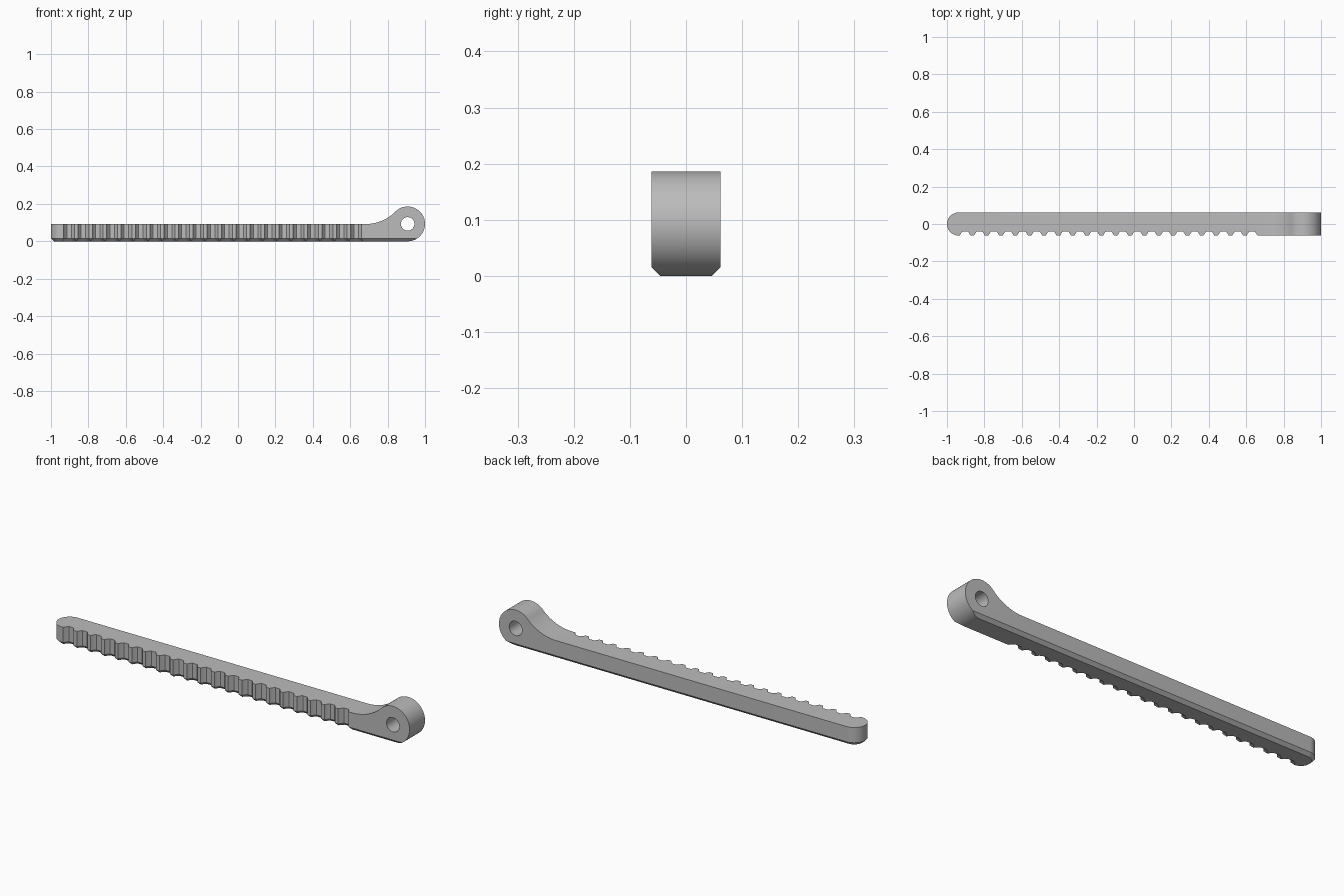
import bpy, bmesh, math
from mathutils import Vector

cube = bpy.data.objects.get("Cube")
if cube:
    bpy.data.objects.remove(cube, do_unlink=True)

HALF = 0.0615          # half width of the bar
CHAMFER = 0.0155       # bevel round the underside
BAR_TOP = 0.092
EYE = Vector((0.907, 0.093))
EYE_R = 0.093
PITCH, NOTCHES, FIRST = 0.0767, 21, -0.903

grey = bpy.data.materials.new("plain grey")
grey.use_nodes = True
grey.diffuse_color = (0.5, 0.5, 0.5, 1)
grey.node_tree.nodes["Principled BSDF"].inputs["Base Color"].default_value = (0.5, 0.5, 0.5, 1)


def arc(center, r, a0, a1, n):
    """Points along an arc, angles in degrees."""
    angles = [math.radians(a0 + (a1 - a0) * i / n) for i in range(n + 1)]
    return [Vector((center[0] + r * math.cos(a), center[1] + r * math.sin(a))) for a in angles]


def inset(outline, d):
    """Mitred inward offset of an anticlockwise outline."""
    result = []
    for i, p in enumerate(outline):
        e0 = (p - outline[i - 1]).normalized()
        e1 = (outline[(i + 1) % len(outline)] - p).normalized()
        n0, n1 = Vector((-e0.y, e0.x)), Vector((-e1.y, e1.x))
        result.append(p + (n0 + n1) * d / (1 + n0.dot(n1)))
    return result


def loft(name, rings):
    """Closed solid through a list of matching rings of 3D points."""
    bm = bmesh.new()
    loops = [[bm.verts.new(p) for p in ring] for ring in rings]
    bm.faces.new(loops[0])
    bm.faces.new(loops[-1])
    for a, b in zip(loops, loops[1:]):
        for i in range(len(a)):
            j = (i + 1) % len(a)
            bm.faces.new((a[i], a[j], b[j], b[i]))
    bmesh.ops.recalc_face_normals(bm, faces=bm.faces)
    mesh = bpy.data.meshes.new(name)
    bm.to_mesh(mesh)
    bm.free()
    mesh.materials.append(grey)
    obj = bpy.data.objects.new(name, mesh)
    bpy.context.collection.objects.link(obj)
    return obj


def cut(obj, tool, operation):
    mod = obj.modifiers.new(operation.lower(), "BOOLEAN")
    mod.operation, mod.object, mod.solver = operation, tool, "EXACT"
    bpy.context.view_layer.objects.active = obj
    bpy.ops.object.modifier_apply(modifier=mod.name)
    bpy.data.objects.remove(tool, do_unlink=True)


# Plan outline: rounded tip, plain back, row of grip notches along the front
plan = arc((-1 + HALF, 0), HALF, 90, 270, 28)
half_notch = [(0.029, 0), (0.018, 0.0175), (0.012, 0.022)]
for k in range(NOTCHES):
    x = FIRST + k * PITCH
    plan += [Vector((x - dx, dy - HALF)) for dx, dy in half_notch]
    plan += [Vector((x + dx, dy - HALF)) for dx, dy in reversed(half_notch)]
plan += [Vector((1.1, -HALF)), Vector((1.1, HALF))]

handle = loft("notched_handle", [
    [p.to_3d() for p in inset(plan, CHAMFER)],
    [(p.x, p.y, CHAMFER) for p in plan],
    [(p.x, p.y, 0.3) for p in plan],
])

# Side outline: flat bar sweeping up through a fillet into the round eye
sweep_x = 0.68
run = EYE.x - sweep_x
fillet_r = (run ** 2 - EYE_R ** 2) / (2 * EYE_R)
fillet_c = Vector((sweep_x, BAR_TOP + fillet_r))
d = fillet_c - EYE
meet = math.degrees(math.atan2(d.y, d.x))
side = [Vector((-1.2, -0.1)), Vector((EYE.x, -0.1))]
side += arc(EYE, EYE_R, -90, meet, 48)
side += arc(fillet_c, fillet_r, meet - 180, -90, 16)[1:]
side += [Vector((-1.2, BAR_TOP))]
cut(handle, loft("side_shape", [[(p.x, y, p.y) for p in side] for y in (-0.2, 0.2)]), "INTERSECT")

# Pivot hole through the eye
hole = arc(EYE, 0.036, 0, 352.5, 47)
cut(handle, loft("hole_cutter", [[(p.x, y, p.y) for p in hole] for y in (-0.3, 0.3)]), "DIFFERENCE")

bpy.ops.object.select_all(action="DESELECT")
handle.select_set(True)
bpy.context.view_layer.objects.active = handle
bpy.ops.object.shade_smooth_by_angle(angle=math.radians(25))
